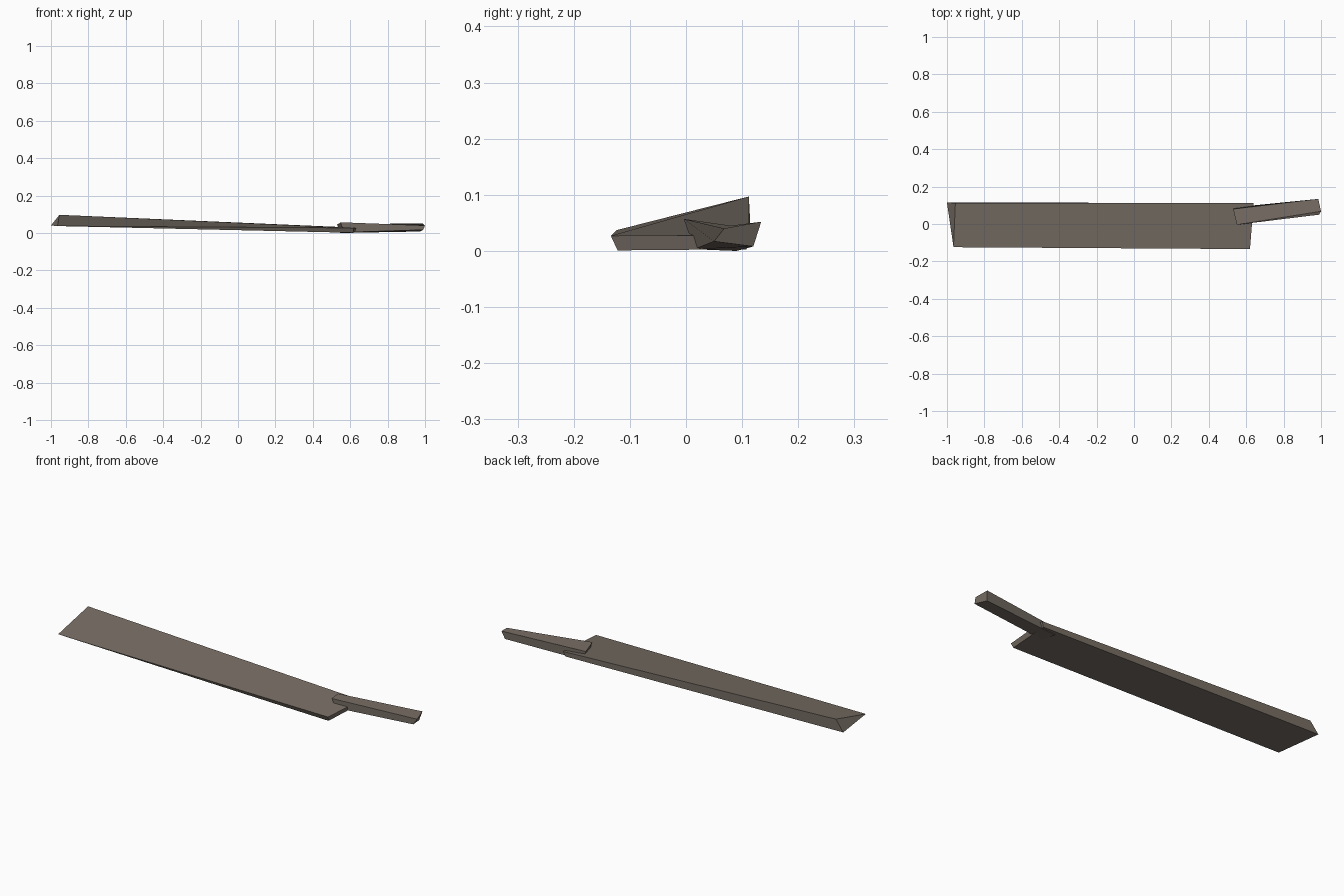
import bpy, bmesh

if "Cube" in bpy.data.objects:
    bpy.data.objects.remove(bpy.data.objects["Cube"])

steel = bpy.data.materials.new("dull_brown_grey")
steel.diffuse_color = (0.185, 0.155, 0.128, 1)
steel.use_nodes = True
steel.node_tree.nodes["Principled BSDF"].inputs["Base Color"].default_value = steel.diffuse_color


def loft(name, start, end):
    """Solid between two end sections, each listed
    front bottom, back bottom, back top, front top."""
    bm = bmesh.new()
    a = [bm.verts.new(p) for p in start]
    b = [bm.verts.new(p) for p in end]
    bm.faces.new(a)
    bm.faces.new(b[::-1])
    for i in range(4):
        j = (i + 1) % 4
        bm.faces.new((a[i], b[i], b[j], a[j]))
    # collapse corners that meet at a sharp point
    bmesh.ops.remove_doubles(bm, verts=bm.verts[:], dist=1e-4)
    bmesh.ops.recalc_face_normals(bm, faces=bm.faces[:])
    mesh = bpy.data.meshes.new(name)
    bm.to_mesh(mesh)
    bm.free()
    mesh.materials.append(steel)
    obj = bpy.data.objects.new(name, mesh)
    bpy.context.collection.objects.link(obj)
    return obj


# Wide blade: sharp front corner at the tip, thick spine along the back
tip_corner = (-0.965, -0.124, 0.037)
loft("blade",
     [tip_corner, (-1.0, 0.115, 0.04), (-0.955, 0.112, 0.097), tip_corner],
     [(0.615, -0.122, 0.001), (0.63, 0.108, 0.003),
      (0.64, 0.112, 0.028), (0.62, -0.134, 0.027)])

# Slim handle overlapping the blade's back corner, angled slightly backwards
loft("handle",
     [(0.56, 0.015, 0.003), (0.545, 0.09, 0.0),
      (0.53, 0.08, 0.045), (0.55, -0.004, 0.057)],
     [(0.99, 0.05, 0.017), (0.975, 0.12, 0.008),
      (0.985, 0.134, 0.052), (1.0, 0.068, 0.04)])
